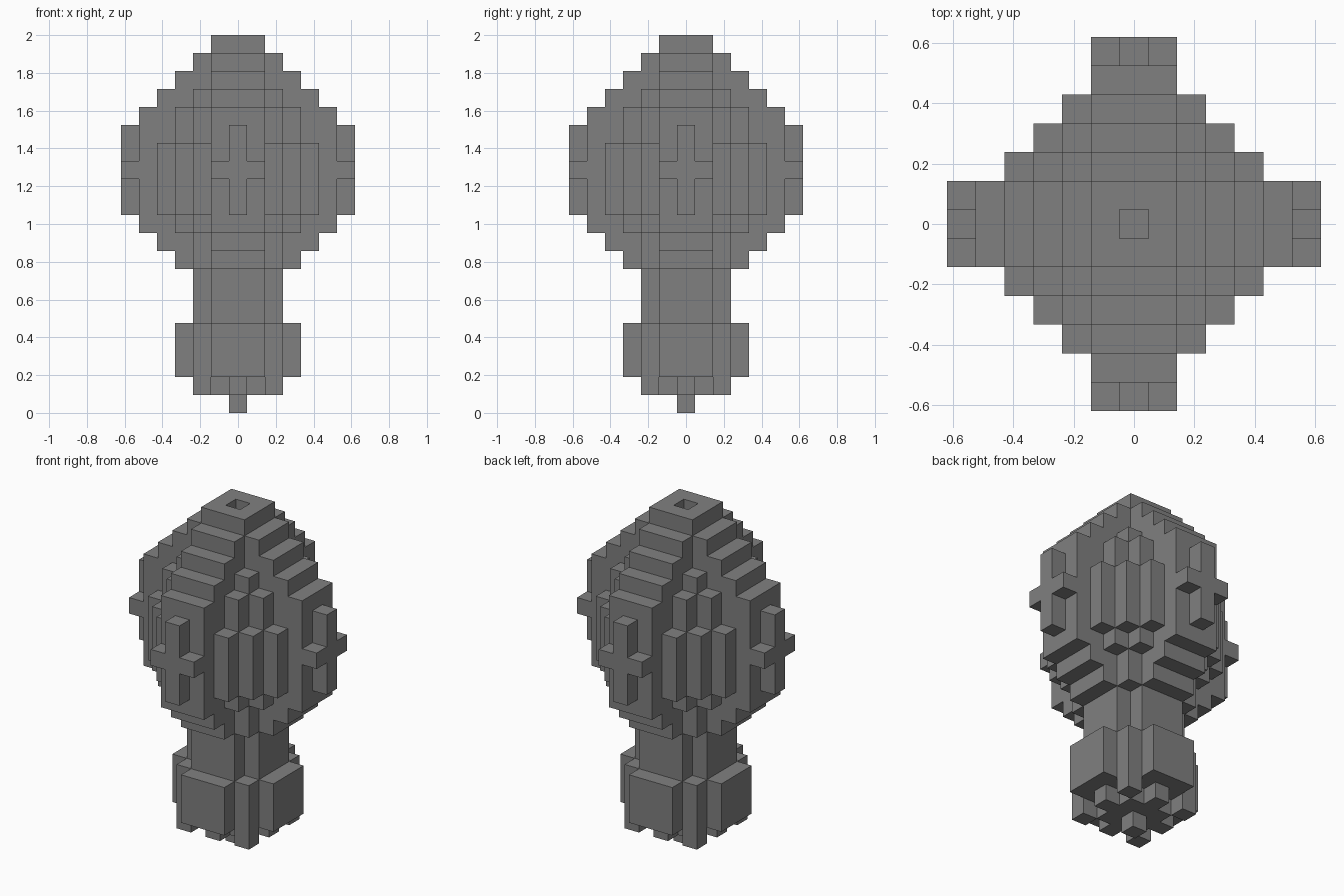
import bpy
import bmesh
from mathutils import Vector

cube = bpy.data.objects.get("Cube")
if cube:
    bpy.data.objects.remove(cube, do_unlink=True)

U = 2 / 21  # edge of one block

grey = bpy.data.materials.new("mid_grey")
grey.use_nodes = True
colour = (0.216, 0.216, 0.216, 1)
grey.diffuse_color = colour
grey.node_tree.nodes["Principled BSDF"].inputs["Base Color"].default_value = colour


def block(xs, ys, zs):
    return {(x, y, z) for x in xs for y in ys for z in zs}


def span(r):
    return range(-r, r + 1)


def arms(reach, half, zs):
    """Plus-shaped layers: two crossed bars."""
    return block(span(reach), span(half), zs) | block(span(half), span(reach), zs)


def corners(x, y, zs):
    """One column repeated in all four corners, on both sides of the diagonal."""
    cells = set()
    for a, b in ((x, y), (y, x)):
        cells |= block((-a, a), (-b, b), zs)
    return cells


parts = {}

# Pointed foot and studded underside
parts["foot"] = {(0, 0, 0)}
parts["underside_studs"] = block(span(1), span(1), [1]) | arms(2, 0, [1]) | corners(2, 2, [1])

# Base block with corner posts, then the slimmer neck
base = range(2, 5)
parts["base"] = arms(3, 1, base) | corners(2, 2, base)
parts["neck"] = arms(2, 1, range(5, 8))

# Four stepped wings that meet in the middle
wings = set()
for reach, low, high in ((5, 10, 16), (4, 9, 17), (3, 8, 18), (2, 8, 19)):
    wings |= arms(reach, 1, range(low, high + 1))
parts["wings"] = wings

# Cross on the outer end of each wing
crosses = set()
for s in (-6, 6):
    for t, z in [(0, k) for k in range(11, 16)] + [(-1, 13), (1, 13)]:
        crosses |= {(s, t, z), (t, s, z)}
parts["wing_crosses"] = crosses

# Clustered columns between the wings
parts["inner_columns"] = corners(2, 2, range(8, 18))
parts["middle_columns"] = corners(3, 2, range(10, 17))
parts["outer_columns"] = corners(4, 2, range(11, 15)) | corners(3, 3, range(11, 15))

# Cap with a square hole
parts["cap"] = block(span(1), span(1), [20]) - {(0, 0, 20)}

solid = set().union(*parts.values())


def build(name, cells):
    """Skin the blocks of one part, leaving out faces buried in the model."""
    bm = bmesh.new()
    for cell in cells:
        centre = Vector((cell[0], cell[1], cell[2] + 0.5))
        for axis in range(3):
            for sign in (-1, 1):
                near = list(cell)
                near[axis] += sign
                if tuple(near) in solid:
                    continue
                n, u = Vector(), Vector()
                n[axis] = sign / 2
                u[(axis + 1) % 3] = 0.5
                v = n.cross(u) * 2
                ring = (-u - v, u - v, u + v, v - u)
                bm.faces.new([bm.verts.new((centre + n + c) * U) for c in ring])
    bmesh.ops.remove_doubles(bm, verts=bm.verts, dist=U / 100)
    bmesh.ops.dissolve_limit(bm, angle_limit=0.01, verts=bm.verts, edges=bm.edges)
    mesh = bpy.data.meshes.new(name)
    bm.to_mesh(mesh)
    bm.free()
    mesh.materials.append(grey)
    bpy.context.collection.objects.link(bpy.data.objects.new(name, mesh))


for part_name, part_cells in parts.items():
    build(part_name, part_cells)
